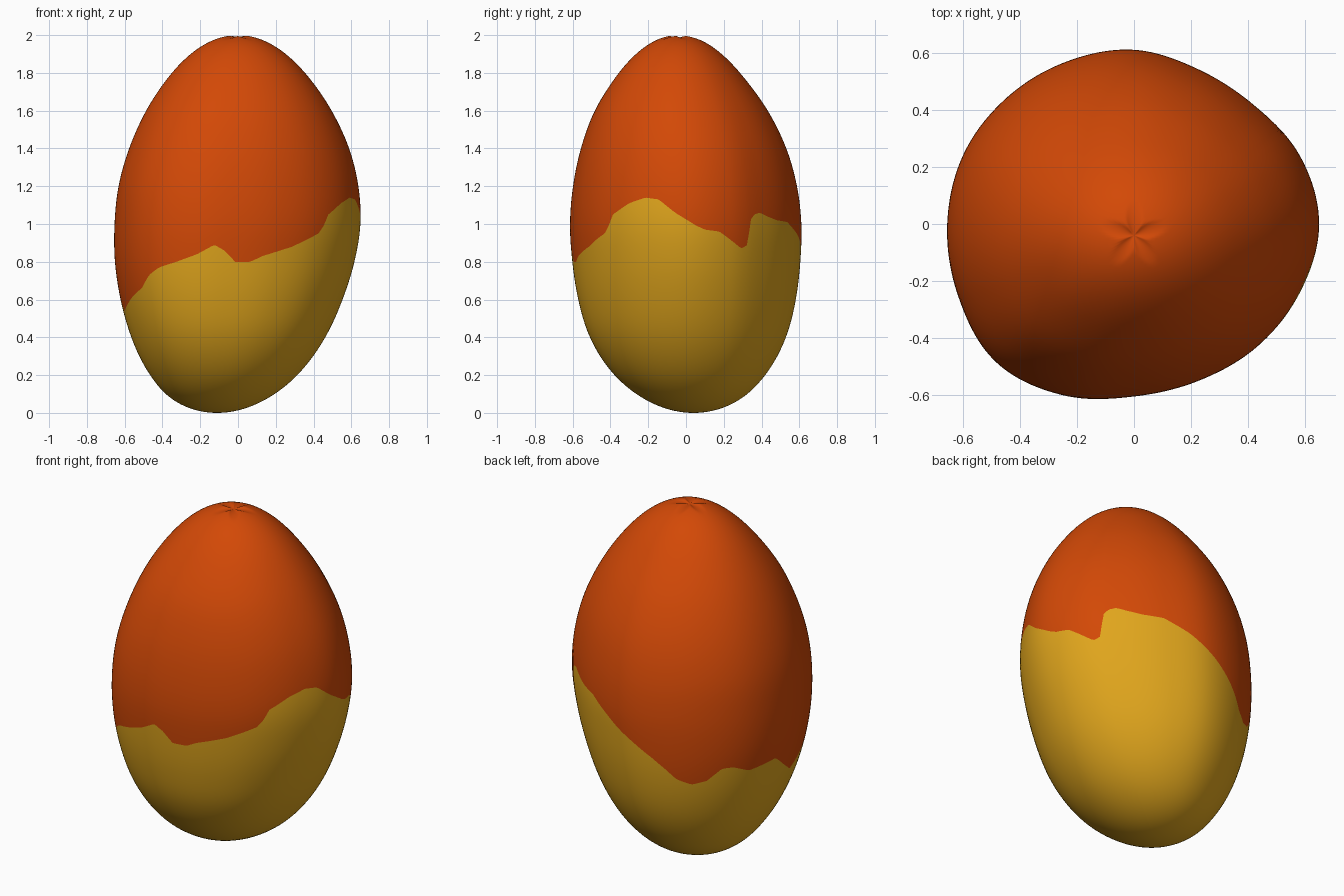
import bpy
import bmesh
from math import acos, atan2, cos, floor, hypot, pi, sin

SEGMENTS = 240
LOWER_ROWS = 36
UPPER_ROWS = 64

if "Cube" in bpy.data.objects:
    bpy.data.objects.remove(bpy.data.objects["Cube"], do_unlink=True)


def make_material(name, colour):
    material = bpy.data.materials.new(name)
    material.use_nodes = True
    material.diffuse_color = (*colour, 1)
    shader = next(n for n in material.node_tree.nodes if n.type == "BSDF_PRINCIPLED")
    shader.inputs["Base Color"].default_value = (*colour, 1)
    shader.inputs["Roughness"].default_value = 0.6
    return material


def spline(values, position, closed=False):
    """Smooth curve through evenly spaced values."""
    start = floor(position)
    t = position - start
    count = len(values)

    def pick(i):
        return values[i % count] if closed else values[max(0, min(count - 1, i))]

    a, b, c, d = (pick(start + k) for k in (-1, 0, 1, 2))
    slope_in, slope_out = (c - a) / 2, (d - b) / 2
    return (b + slope_in * t + (3 * (c - b) - 2 * slope_in - slope_out) * t * t
            + (2 * (b - c) + slope_in + slope_out) * t ** 3)


# Fullness and lean of the body, every fifth of a unit from the base up
WIDTH = (.67, .65, .643, .643, .649, .653, .65, .637, .615, .588, .57)
DEPTH = (.68, .665, .648, .627, .614, .61, .603, .592, .572, .535, .51)
LEAN_X = (-.11, -.075, -.05, -.032, -.015, 0, .005, .008, .006, .003, 0)
LEAN_Y = (.04, .02, .01, .006, .003, 0, -.004, -.012, -.025, -.035, -.04)

# Lopsided cross-section: radius at sixteen directions
SECTION = (.65, .63, .593, .588, .61, .615, .627, .645,
           .655, .667, .685, .65, .605, .595, .61, .63)

# Wavy colour edge: direction in degrees, height in hundredths
EDGE = ((-5, 106), (5, 99), (9, 97), (16, 96), (24, 90), (28, 87), (32, 89),
        (34, 102), (37, 105), (41, 106), (47, 104), (55, 102), (66, 101),
        (80, 94), (95, 84), (106, 76), (113, 70), (119, 64), (127, 61),
        (135, 63), (143, 70), (149, 70), (158, 66), (166, 67), (175, 68),
        (184, 60), (192, 54), (202, 58), (213, 63), (220, 66), (226, 73),
        (232, 77), (241, 80), (251, 84), (259, 89), (264, 86), (270, 80),
        (278, 80), (284, 83), (300, 88), (315, 95), (318, 99), (321, 105),
        (331, 111), (340, 114), (347, 113), (355, 106))


def edge_height(angle):
    degrees = (angle * 180 / pi + 5) % 360 - 5
    for (a, low), (b, high) in zip(EDGE, EDGE[1:]):
        if degrees <= b:
            return (low + (high - low) * (degrees - a) / (b - a)) / 100


def star_dent(x, y):
    """Depth of the five-pointed crease at the crown."""
    reach = 0.085 + 0.035 * cos(5 * (atan2(y, x) - pi / 2))
    return 0.015 * max(0, 1 - hypot(x, y) / reach)


def surface_point(phi, angle):
    z = 1 - cos(phi)
    level = z * 5
    # The lopsided section turns into a plain oval toward both ends
    lopsided = spline(SECTION, angle / (2 * pi) * len(SECTION), closed=True)
    oval = 1 / hypot(cos(angle) / 0.655, sin(angle) / 0.61)
    radius = lopsided + (oval - lopsided) * (z - 1) ** 2
    x = radius * cos(angle) / 0.655 * spline(WIDTH, level) * sin(phi)
    y = radius * sin(angle) / 0.61 * spline(DEPTH, level) * sin(phi)
    if z > 1.5:
        z -= star_dent(x, y)
    return x + spline(LEAN_X, level), y + spline(LEAN_Y, level), z


# Body: rows follow the wavy edge so the two colours meet cleanly
bm = bmesh.new()
base = bm.verts.new(surface_point(0, 0))
crown = bm.verts.new(surface_point(pi, 0))
columns = []
for s in range(SEGMENTS):
    angle = 2 * pi * s / SEGMENTS
    split = acos(1 - edge_height(angle))
    phis = [split * i / LOWER_ROWS for i in range(1, LOWER_ROWS + 1)]
    phis += [split + (pi - split) * i / UPPER_ROWS for i in range(1, UPPER_ROWS)]
    columns.append([bm.verts.new(surface_point(phi, angle)) for phi in phis])

for left, right in zip(columns, columns[1:] + columns[:1]):
    bm.faces.new((base, right[0], left[0]))
    for i in range(len(left) - 1):
        face = bm.faces.new((left[i], right[i], right[i + 1], left[i + 1]))
        face.material_index = int(i >= LOWER_ROWS - 1)
    face = bm.faces.new((left[-1], right[-1], crown))
    face.material_index = 1

for face in bm.faces:
    face.smooth = True
bmesh.ops.recalc_face_normals(bm, faces=bm.faces)
mesh = bpy.data.meshes.new("egg_body")
bm.to_mesh(mesh)
bm.free()
mesh.materials.append(make_material("golden yellow", (.75, .38, .012)))
mesh.materials.append(make_material("burnt orange", (.65, .066, .002)))
body = bpy.data.objects.new("egg_body", mesh)
bpy.context.collection.objects.link(body)
